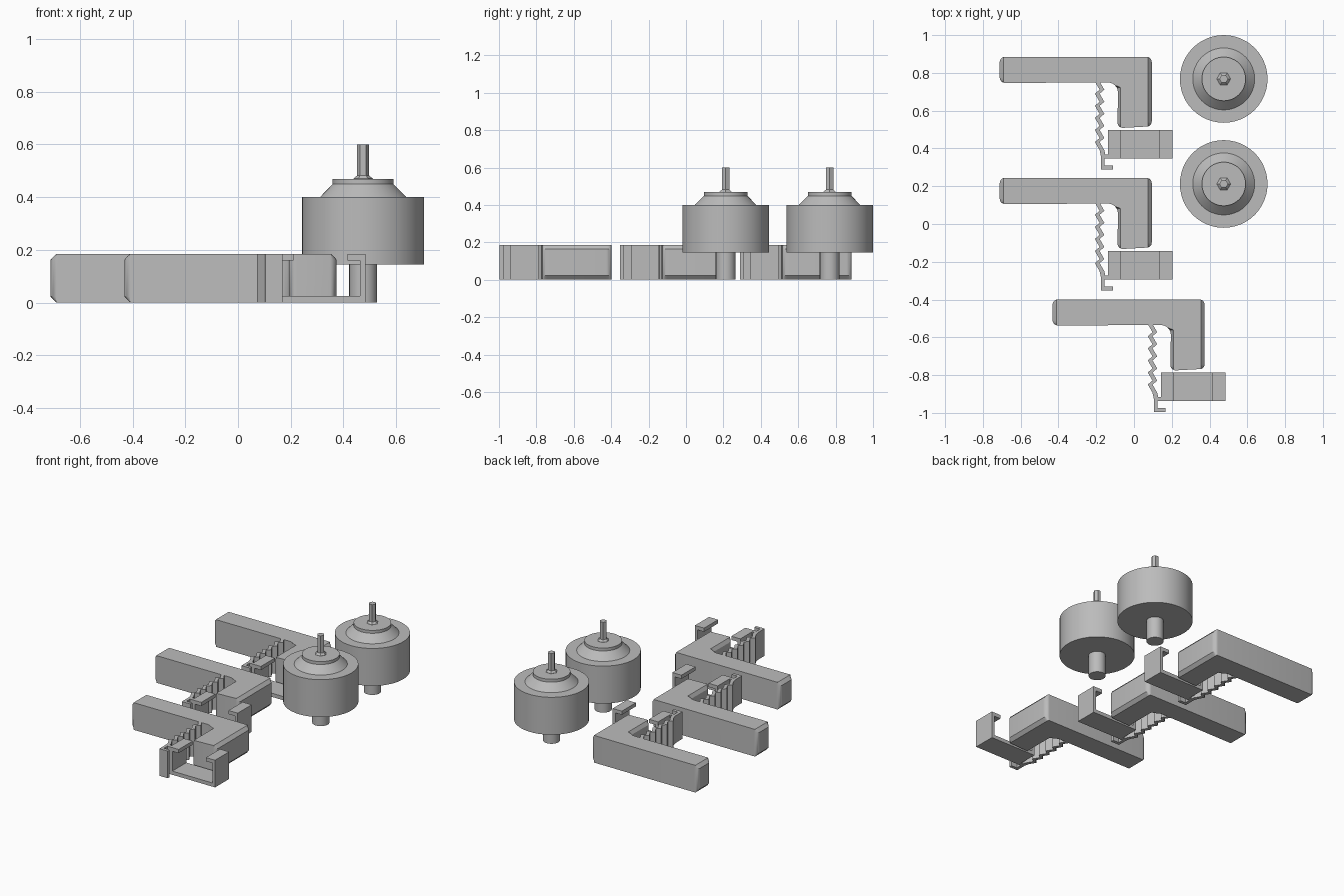
import bpy, bmesh, math

if "Cube" in bpy.data.objects:
    bpy.data.objects.remove(bpy.data.objects["Cube"])

H = 0.185  # bracket height

grey = bpy.data.materials.new("plain grey")
grey.diffuse_color = (0.5, 0.5, 0.5, 1)
grey.use_nodes = True
grey.node_tree.nodes["Principled BSDF"].inputs["Base Color"].default_value = grey.diffuse_color


def finish(name, bm, smooth=False):
    bmesh.ops.recalc_face_normals(bm, faces=bm.faces)
    me = bpy.data.meshes.new(name)
    bm.to_mesh(me)
    bm.free()
    me.materials.append(grey)
    ob = bpy.data.objects.new(name, me)
    bpy.context.collection.objects.link(ob)
    if smooth:
        bpy.ops.object.select_all(action='DESELECT')
        ob.select_set(True)
        bpy.context.view_layer.objects.active = ob
        bpy.ops.object.shade_smooth_by_angle(angle=math.radians(30))
    return ob


def loft(name, rings, smooth=False):
    """Join equal-length rings of 3D points and cap both ends."""
    bm = bmesh.new()
    vs = [[bm.verts.new(p) for p in r] for r in rings]
    n = len(vs[0])
    for a, b in zip(vs, vs[1:]):
        for i in range(n):
            j = (i + 1) % n
            bm.faces.new((a[i], a[j], b[j], b[i]))
    bm.faces.new(vs[0][::-1])
    bm.faces.new(vs[-1])
    return finish(name, bm, smooth)


def lathe(name, x, y, profile, n, smooth=True):
    ang = [2 * math.pi * i / n for i in range(n)]
    return loft(name, [[(x + r * math.cos(a), y + r * math.sin(a), z) for a in ang]
                       for r, z in profile], smooth)


def arc(cx, cy, r, a0, a1, n=6):
    return [(cx + r * math.cos(math.radians(a0 + (a1 - a0) * i / n)),
             cy + r * math.sin(math.radians(a0 + (a1 - a0) * i / n))) for i in range(n + 1)]


def bracket(dx, dy):
    # L-shaped handle with rounded corners and chamfered ends
    pts = (arc(-0.403, -0.427, 0.028, 90, 180) + arc(-0.403, -0.509, 0.028, 180, 270)
           + arc(0.143, -0.587, 0.052, 90, 0)
           + arc(0.221, -0.747, 0.028, 180, 275) + arc(0.348, -0.742, 0.026, 275, 360)
           + arc(0.346, -0.427, 0.028, 0, 90))

    def inset(p):
        x, y = p
        if y < -0.56 and 0.15 < x < 0.209:
            x = 0.209
        return min(max(x, -0.41), 0.354), y

    small = [inset(p) for p in pts]
    rings = [[(x + dx, y + dy, z) for x, y in ps]
             for ps, z in ((small, 0), (pts, 0.022), (pts, H - 0.022), (small, H))]
    loft("handle", rings, True)

    def extrude(name, poly):
        loft(name, [[(x + dx, y + dy, z) for x, y in poly] for z in (0, H)])

    # zigzag spring strip
    left = [(0.073, -0.53)]
    for k in range(6):
        y = -0.53 - 0.064 * k
        left += [(0.098, y - 0.043), (0.073, y - 0.064)]
    left[-1] = (0.105, -0.925)
    extrude("zigzag_spring", left + [(x + 0.025, y) for x, y in reversed(left)])

    # hooked foot at the end of the spring
    extrude("spring_foot", [(0.105, -0.915), (0.15, -0.915), (0.15, -0.938), (0.125, -0.938),
                            (0.125, -0.975), (0.168, -0.975), (0.168, -0.996), (0.105, -0.996)])

    # C-shaped clip channel with inward lips
    t = 0.025
    prof = [(0.142, 0), (0.484, 0), (0.484, H), (0.415, H), (0.415, H - t), (0.464, H - t),
            (0.464, t), (0.162, t), (0.162, H - t), (0.21, H - t), (0.21, H), (0.142, H)]
    loft("clip_channel", [[(x + dx, y + dy, z) for x, z in prof] for y in (-0.938, -0.787)])


def motor(x, y):
    # round housing with sloped shoulder and cap
    lathe("motor_housing", x, y, [(0.232, 0.145), (0.232, 0.4), (0.164, 0.4),
                                  (0.116, 0.449), (0.116, 0.469)], 48)
    lathe("lower_boss", x, y, [(0.053, 0), (0.053, 0.15)], 24)
    # six-sided shaft with flared base
    lathe("shaft", x, y, [(0.037, 0.465), (0.037, 0.47), (0.023, 0.482), (0.023, 0.6)], 6, False)


for dx, dy in ((0, 0), (-0.28, 0.643), (-0.28, 1.284)):
    bracket(dx, dy)
for y in (0.212, 0.768):
    motor(0.475, y)
